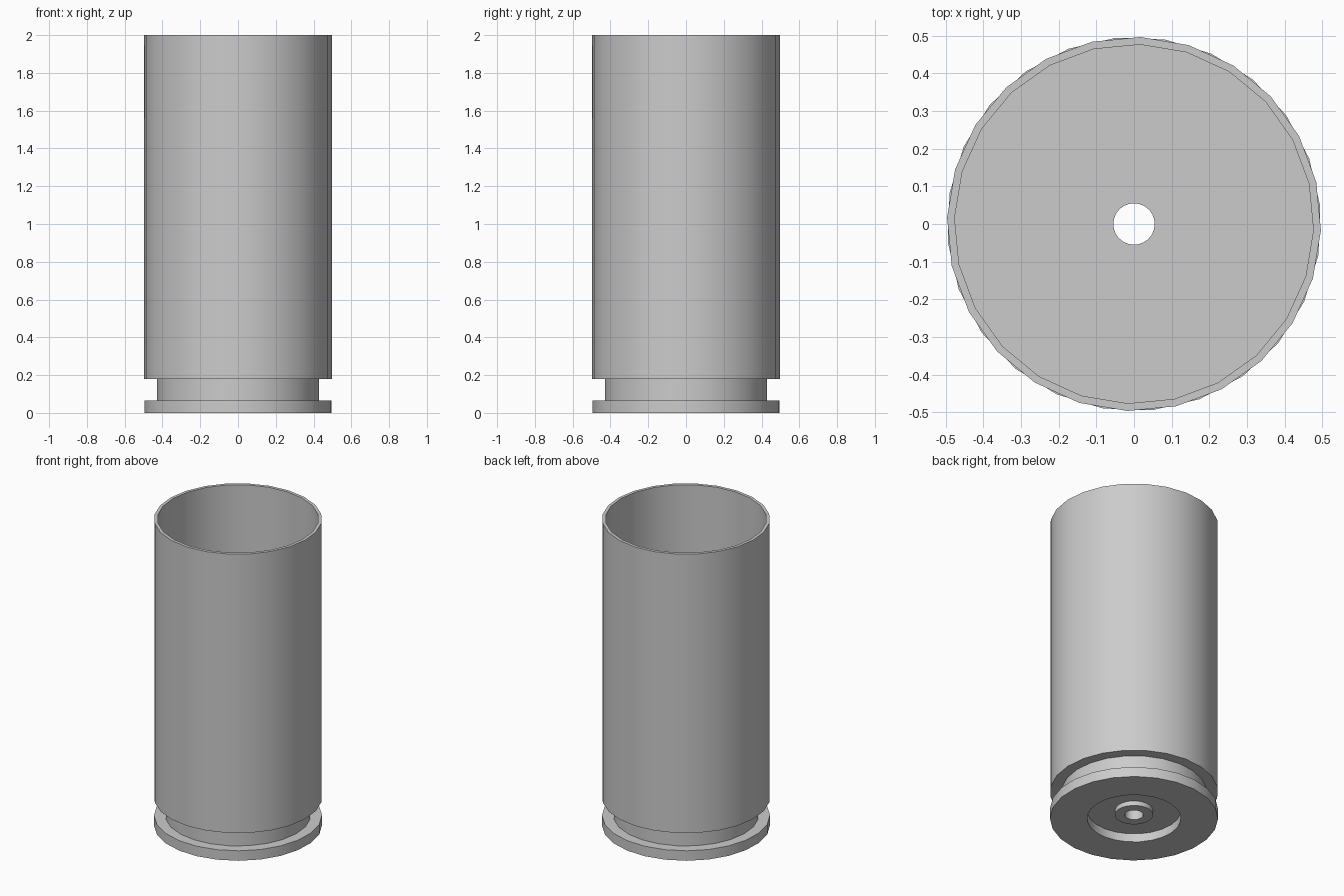
import bpy
import bmesh
from math import cos, sin, tau, radians

SIDES = 24

cube = bpy.data.objects.get("Cube")
if cube:
    bpy.data.objects.remove(cube, do_unlink=True)


def make_material(name, color):
    mat = bpy.data.materials.new(name)
    mat.use_nodes = True
    mat.diffuse_color = color
    mat.node_tree.nodes["Principled BSDF"].inputs["Base Color"].default_value = color
    return mat


def lathe(name, profile, mat):
    """Spin a closed profile of (radius, height, twist in degrees) about z."""
    bm = bmesh.new()
    rings = []
    for r, z, twist in profile:
        angles = [tau * i / SIDES + radians(twist) for i in range(SIDES)]
        rings.append([bm.verts.new((r * cos(a), r * sin(a), z)) for a in angles])
    for a, b in zip(rings, rings[1:] + rings[:1]):
        for i in range(SIDES):
            j = (i + 1) % SIDES
            bm.faces.new((a[i], a[j], b[j], b[i]))
    bmesh.ops.recalc_face_normals(bm, faces=bm.faces)
    mesh = bpy.data.meshes.new(name)
    bm.to_mesh(mesh)
    bm.free()
    mesh.materials.append(mat)
    obj = bpy.data.objects.new(name, mesh)
    bpy.context.collection.objects.link(obj)
    bpy.ops.object.select_all(action="DESELECT")
    obj.select_set(True)
    bpy.context.view_layer.objects.active = obj
    bpy.ops.object.shade_smooth_by_angle(angle=radians(30))
    return obj


metal = make_material("grey metal", (0.6, 0.6, 0.6, 1))

WALL, RIM = -2, 5.5   # rotation of the facets on the wall and on the rim
OUTER, INNER, GROOVE, POCKET, BOSS, HOLE = 0.497, 0.477, 0.43, 0.278, 0.113, 0.055

lathe("open_case", [
    # inside floor and tube wall
    (HOLE, 0.25, WALL), (INNER, 0.25, WALL), (INNER, 2, WALL),
    (OUTER, 2, WALL), (OUTER, 0.18, WALL),
    # groove and rim
    (GROOVE, 0.18, WALL), (GROOVE, 0.065, WALL),
    (OUTER, 0.065, RIM), (OUTER, 0, RIM),
    # pocket underneath, with a raised boss around the centre hole
    (POCKET, 0, WALL), (POCKET, 0.055, WALL),
    (BOSS, 0.055, WALL), (BOSS, 0.024, WALL), (HOLE, 0.024, WALL),
], metal)
